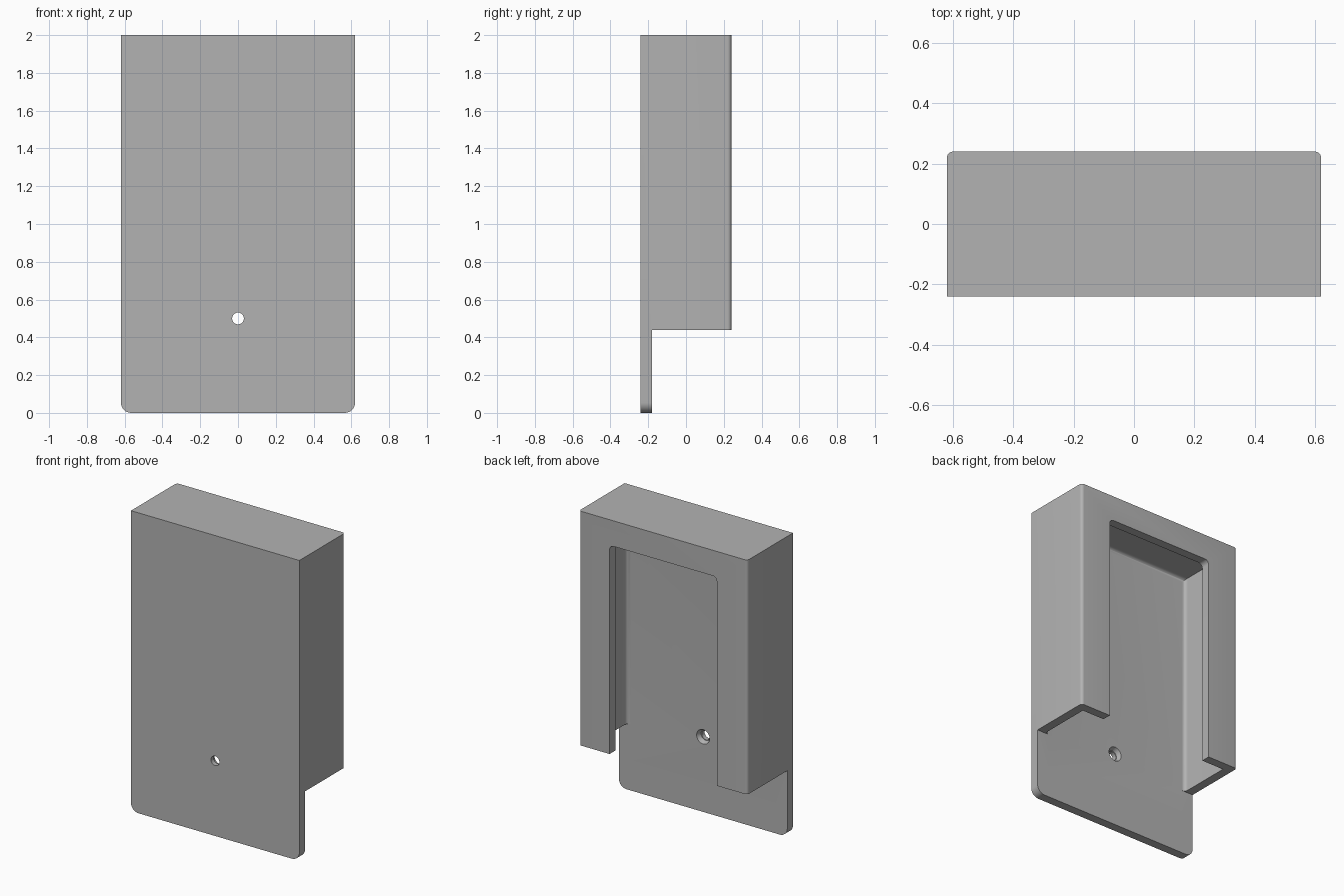
import bpy, bmesh
from math import pi, cos, sin, radians
from mathutils import Matrix, Vector

if "Cube" in bpy.data.objects:
    bpy.data.objects.remove(bpy.data.objects["Cube"])

grey = bpy.data.materials.new("plain_grey")
grey.use_nodes = True
grey.diffuse_color = (0.45, 0.45, 0.45, 1)
grey.node_tree.nodes["Principled BSDF"].inputs["Base Color"].default_value = (0.45, 0.45, 0.45, 1)

W, FRONT, BACK, TOP = 0.62, -0.24, 0.24, 2.0   # outer envelope
WALL, STEP_Z = 0.06, 0.44                      # wall thickness, lower end of the pocket walls


def make(name, bm):
    bmesh.ops.recalc_face_normals(bm, faces=bm.faces)
    mesh = bpy.data.meshes.new(name)
    bm.to_mesh(mesh)
    bm.free()
    mesh.materials.append(grey)
    obj = bpy.data.objects.new(name, mesh)
    bpy.context.collection.objects.link(obj)
    return obj


def box(x, y0, y1, z0, z1):
    bm = bmesh.new()
    size = Matrix.Diagonal((2 * x, y1 - y0, z1 - z0, 1))
    place = Matrix.Translation((0, (y0 + y1) / 2, (z0 + z1) / 2))
    bmesh.ops.create_cube(bm, size=1, matrix=place @ size)
    return bm


def round_edges(bm, radius, test, segments=8):
    edges = [e for e in bm.edges if test(*[v.co for v in e.verts])]
    bmesh.ops.bevel(bm, geom=edges, offset=radius, segments=segments,
                    profile=0.5, affect='EDGES')


def near(a, b):
    return abs(a - b) < 1e-4


def along_y_at(z):
    return lambda a, b: near(a.z, z) and near(b.z, z) and near(a.x, b.x)


def cone(name, r_front, r_back, y0, y1):
    bm = bmesh.new()
    place = Matrix.Translation((0, (y0 + y1) / 2, 0.5)) @ Matrix.Rotation(radians(-90), 4, 'X')
    bmesh.ops.create_cone(bm, cap_ends=True, segments=48, radius1=r_front,
                          radius2=r_back, depth=y1 - y0, matrix=place)
    return make(name, bm)


# Solid body: rounded lower corners, softened back edges
bm = box(W, FRONT, BACK, 0, TOP)
round_edges(bm, 0.055, along_y_at(0))
round_edges(bm, 0.02, lambda a, b: near(a.y, BACK) and near(b.y, BACK)
            and not (near(a.z, TOP) and near(b.z, TOP)), 6)
body = make("wall_holder", bm)

# Inner pocket, filleted where it meets the front plate
bm = box(W - WALL, FRONT + WALL, BACK - WALL, 0.2, TOP - WALL)
round_edges(bm, 0.025, lambda a, b: near(a.y, FRONT + WALL) and near(b.y, FRONT + WALL)
            and a.z + b.z > 0.5)
pocket = make("pocket_cutter", bm)

# Window in the back that leaves a lip on both sides and the top
bm = box(0.395, 0, 0.4, 0.1, 1.83)
round_edges(bm, 0.03, along_y_at(1.83))
window = make("window_cutter", bm)

# Step that leaves only the front plate at the bottom
step = make("step_cutter", box(1, FRONT + WALL, 0.5, -0.2, STEP_Z))

# Screw hole with countersink on the inside
hole = cone("hole_cutter", 0.031, 0.031, -0.4, -0.1)
sink = cone("countersink_cutter", 0.036, 0.056, -0.21, -0.16)

bpy.context.view_layer.objects.active = body
body.select_set(True)
for cutter in (pocket, window, step, hole, sink):
    cutter.hide_render = True
    mod = body.modifiers.new(cutter.name, 'BOOLEAN')
    mod.operation = 'DIFFERENCE'
    mod.solver = 'EXACT'
    mod.object = cutter
    bpy.ops.object.modifier_apply(modifier=mod.name)
    bpy.data.objects.remove(cutter)

bpy.ops.object.shade_smooth_by_angle(angle=radians(30))
